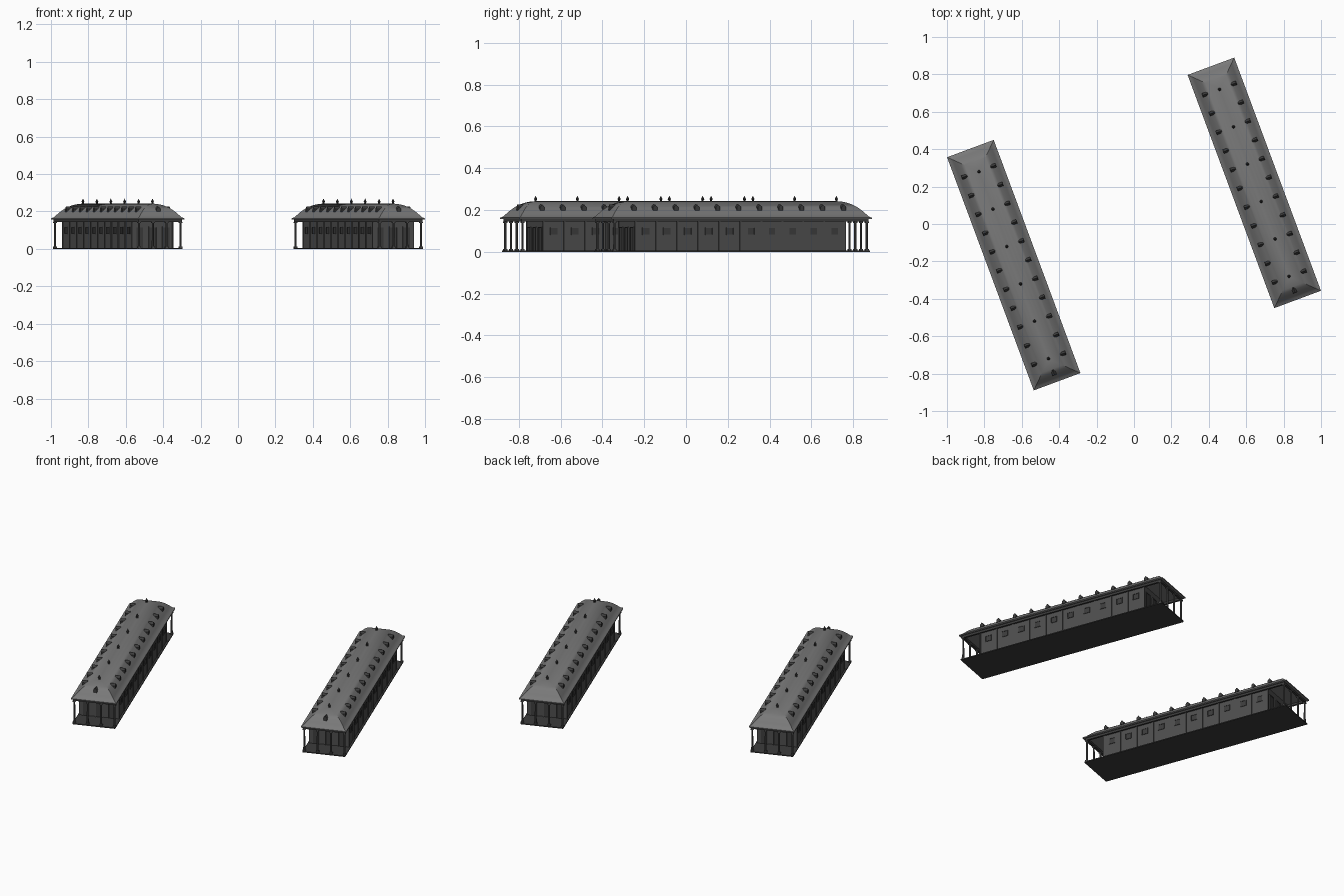
import bpy, bmesh, math
from mathutils import Matrix, Vector

if "Cube" in bpy.data.objects:
    bpy.data.objects.remove(bpy.data.objects["Cube"])

THETA = math.radians(20.4)
SITES = {"left": (-0.643, -0.22), "right": (0.643, 0.22)}
BAYS = [-0.535 + 0.107 * i for i in range(11)]


def material(name, v):
    m = bpy.data.materials.new(name)
    m.diffuse_color = (v, v, v, 1)
    m.use_nodes = True
    m.node_tree.nodes["Principled BSDF"].inputs["Base Color"].default_value = m.diffuse_color
    return m


ROOF = material("roof grey", 0.19)
WALL = material("wall dark grey", 0.075)
TRIM = material("trim charcoal", 0.045)


def box(bm, c, s):
    bmesh.ops.create_cube(bm, size=1, matrix=Matrix.Translation(c) @ Matrix.Diagonal((*s, 1)))


def cone(bm, x, y, z0, z1, r0, r1, n=10):
    bmesh.ops.create_cone(bm, cap_ends=True, segments=n, radius1=r0, radius2=r1, depth=z1 - z0,
                          matrix=Matrix.Translation((x, y, (z0 + z1) / 2)))


def place(name, bm, mat, smooth=False):
    """Put the same part into both halls."""
    bmesh.ops.recalc_face_normals(bm, faces=bm.faces)
    me = bpy.data.meshes.new(name)
    bm.to_mesh(me)
    bm.free()
    me.materials.append(mat)
    if smooth:
        for p in me.polygons:
            p.use_smooth = True
        me.set_sharp_from_angle(angle=math.radians(35))
    for side, (x, y) in SITES.items():
        ob = bpy.data.objects.new(f"{side}_{name}", me)
        ob.location = (x, y, 0)
        ob.rotation_euler.z = THETA
        bpy.context.collection.objects.link(ob)


# curved hip roof: rectangular rings shrinking to a ridge
bm = bmesh.new()
profile = [(0, 0.157), (0, 0.163), (0.012, 0.169), (0.025, 0.184), (0.04, 0.2), (0.056, 0.214),
           (0.074, 0.226), (0.094, 0.235), (0.114, 0.240), (0.133, 0.242)]
rings = []
for d, z in profile:
    hx, hy = 0.133 - d, 0.665 - d * 0.98
    rings.append([bm.verts.new((sx * hx, sy * hy, z)) for sx, sy in ((-1, -1), (1, -1), (1, 1), (-1, 1))])
bm.faces.new(rings[0])
for a, b in zip(rings, rings[1:]):
    for i in range(4):
        j = (i + 1) % 4
        bm.faces.new((a[i], a[j], b[j], b[i]))
bmesh.ops.remove_doubles(bm, verts=bm.verts, dist=1e-5)
place("roof", bm, ROOF, True)

# floor slab
bm = bmesh.new()
box(bm, (0, 0, 0.003), (0.25, 1.315, 0.006))
place("floor_slab", bm, TRIM)

# hall walls
bm = bmesh.new()
box(bm, (0, 0, 0.081), (0.228, 1.07, 0.152))
place("walls", bm, WALL)

# beam under the eaves
bm = bmesh.new()
for s in (-1, 1):
    box(bm, (s * 0.118, 0, 0.151), (0.012, 1.3, 0.014))
    box(bm, (0, s * 0.644, 0.151), (0.236, 0.012, 0.014))
place("eave_beam", bm, TRIM)

# pilasters along the long sides
bm = bmesh.new()
for s in (-1, 1):
    for y in BAYS:
        box(bm, (s * 0.115, y, 0.075), (0.006, 0.008, 0.14))
place("pilasters", bm, WALL)

# windows: frame of four bars around a dark pane
frames, panes = bmesh.new(), bmesh.new()
for s in (-1, 1):
    for y in (b + 0.0535 for b in BAYS[:-1]):
        box(panes, (s * 0.1145, y, 0.098), (0.002, 0.034, 0.03))
        for k in (-1, 1):
            box(frames, (s * 0.1155, y + k * 0.018, 0.098), (0.005, 0.003, 0.036))
            box(frames, (s * 0.1155, y, 0.098 + k * 0.0165), (0.005, 0.036, 0.003))
place("window_panes", panes, TRIM)
place("window_frames", frames, WALL)

# end wall doors and their frames
doors, frames = bmesh.new(), bmesh.new()
for e in (-1, 1):
    for x in (-0.076, 0, 0.076):
        box(doors, (x, e * 0.536, 0.06), (0.038, 0.004, 0.11))
        for k in (-1, 1):
            box(frames, (x + k * 0.021, e * 0.537, 0.062), (0.004, 0.008, 0.114))
        box(frames, (x, e * 0.537, 0.117), (0.046, 0.008, 0.004))
place("end_doors", doors, TRIM)
place("end_door_frames", frames, WALL)

# porch columns with base and capital
bm = bmesh.new()
for e in (-1, 1):
    for x in (-0.118, -0.0393, 0.0393, 0.118):
        cone(bm, x, e * 0.644, 0.012, 0.14, 0.006, 0.0052)
        box(bm, (x, e * 0.644, 0.009), (0.016, 0.016, 0.008))
        box(bm, (x, e * 0.644, 0.141), (0.016, 0.016, 0.006))
place("porch_columns", bm, WALL)

# dormers: small gabled prisms, pointing outward from the roof
bm = bmesh.new()


def dormer(x, y, turn):
    mat = Matrix.Translation((x, y, 0)) @ Matrix.Rotation(turn, 4, 'Z')
    outline = [(-0.011, 0.198), (0.011, 0.198), (0.011, 0.214), (0, 0.226), (-0.011, 0.214)]
    f, b = [[bm.verts.new(mat @ Vector((u, v, z))) for u, z in outline] for v in (-0.015, 0.015)]
    bm.faces.new(f)
    bm.faces.new(b[::-1])
    for i in range(5):
        j = (i + 1) % 5
        bm.faces.new((f[i], b[i], b[j], f[j]))


for y in BAYS:
    dormer(-0.082, y, -math.pi / 2)
    dormer(0.082, y, math.pi / 2)
dormer(0, -0.612, 0)
place("dormers", bm, TRIM)

# ridge finials
bm = bmesh.new()
for i in range(6):
    y = -0.533 + 0.2132 * i
    cone(bm, 0, y, 0.236, 0.246, 0.008, 0.005, 8)
    cone(bm, 0, y, 0.246, 0.252, 0.005, 0.0085, 8)
    cone(bm, 0, y, 0.252, 0.268, 0.0085, 0.0005, 8)
place("ridge_finials", bm, TRIM)
